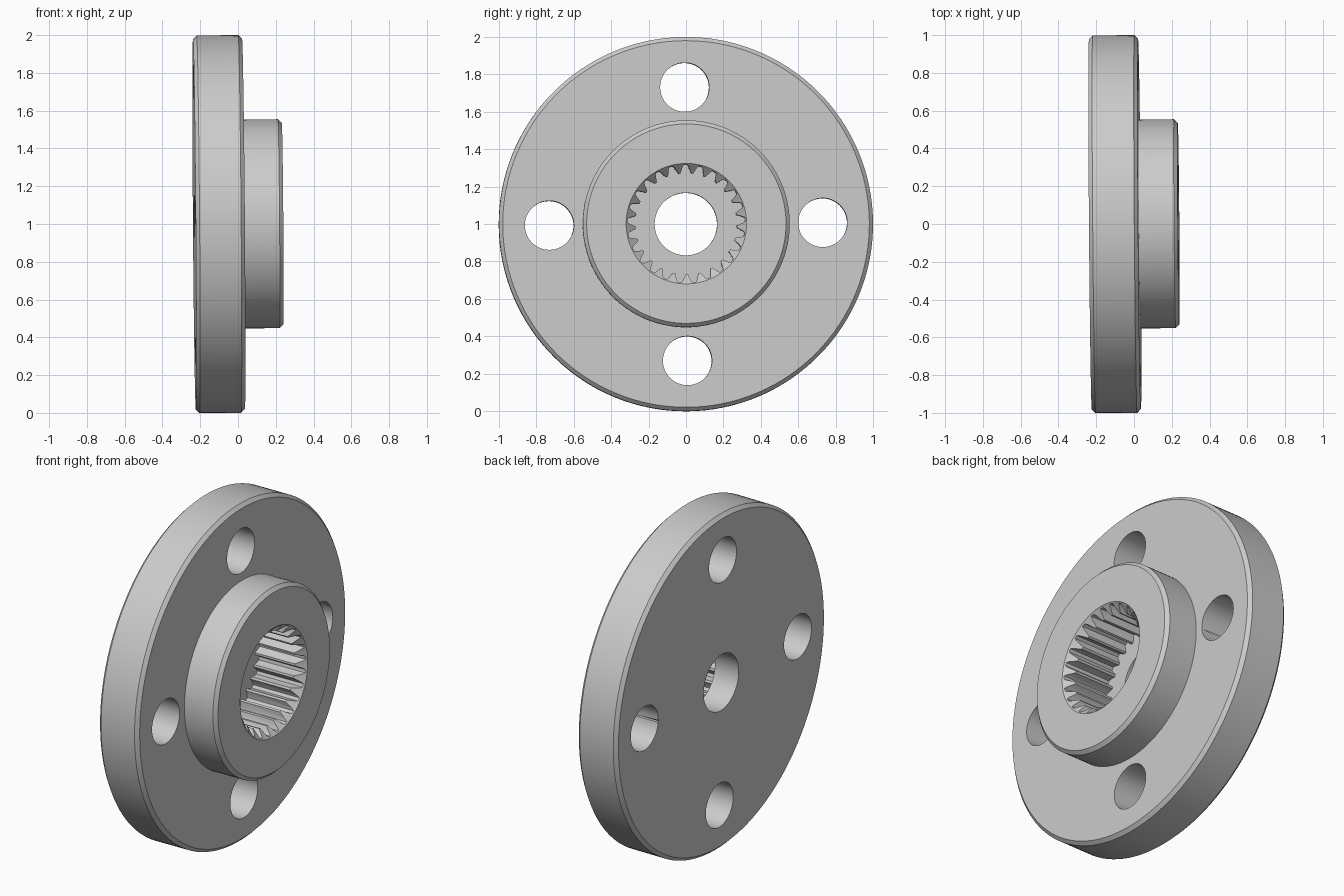
import bpy, bmesh, math
from mathutils import Matrix, Vector

if "Cube" in bpy.data.objects:
    bpy.data.objects.remove(bpy.data.objects["Cube"])

SEG = 128
BACK, FACE, HUB, FLOOR = -0.231, 0.029, 0.236, -0.075


def make_object(name, bm):
    bmesh.ops.recalc_face_normals(bm, faces=bm.faces)
    me = bpy.data.meshes.new(name)
    bm.to_mesh(me)
    bm.free()
    ob = bpy.data.objects.new(name, me)
    bpy.context.collection.objects.link(ob)
    return ob


def stack(name, rings):
    """Closed solid from (x, outline) rings, outline = list of (y, z)."""
    bm = bmesh.new()
    loops = [[bm.verts.new((x, y, z)) for y, z in pts] for x, pts in rings]
    bm.faces.new(loops[0])
    bm.faces.new(loops[-1])
    for a, b in zip(loops, loops[1:]):
        for i in range(len(a)):
            j = (i + 1) % len(a)
            bm.faces.new((a[i], a[j], b[j], b[i]))
    return make_object(name, bm)


def circle(r, cy=0, cz=0, n=SEG):
    return [(cy + r * math.cos(2 * math.pi * i / n),
             cz + r * math.sin(2 * math.pi * i / n)) for i in range(n)]


def spline_outline(teeth=25, tip=0.272, root=0.315):
    """Gap-centred tooth outline, first gap at the top."""
    pts = []
    pitch = 2 * math.pi / teeth
    for i in range(teeth):
        for f, r in ((-0.41, tip), (-0.2, root - 0.008), (-0.12, root),
                     (0.12, root), (0.2, root - 0.008), (0.41, tip)):
            a = math.pi / 2 + (i + f) * pitch
            pts.append((r * math.cos(a), r * math.sin(a)))
    return pts


# chamfered flange with raised hub
c = 0.02
horn = stack("splined_flange", [(x, circle(r)) for x, r in (
    (BACK, 1 - c), (BACK + c, 1), (FACE - c, 1), (FACE, 1 - c),
    (FACE, 0.553), (HUB - c, 0.553), (HUB, 0.553 - c))])

# cutters: through bore, splined socket, lead-in cone, four bolt holes
cutters = [
    stack("bore_cutter", [(x, circle(0.167)) for x in (-0.5, 0.5)]),
    stack("spline_cutter", [(x, spline_outline()) for x in (FLOOR, 0.5)]),
    stack("lead_in_cutter", [(HUB - 0.06, circle(0.262)),
                             (HUB + 0.04, circle(0.362))]),
]
for k in range(4):
    a = k * math.pi / 2
    cy, cz = 0.731 * math.cos(a), 0.731 * math.sin(a)
    cutters.append(stack("bolt_hole_cutter",
                         [(x, circle(0.131, cy, cz, 64)) for x in (-0.5, 0.5)]))

for cut in cutters:
    m = horn.modifiers.new(cut.name, 'BOOLEAN')
    m.operation = 'DIFFERENCE'
    m.solver = 'EXACT'
    m.object = cut
bpy.context.view_layer.update()
final = bpy.data.meshes.new_from_object(
    horn.evaluated_get(bpy.context.evaluated_depsgraph_get()))
horn.modifiers.clear()
horn.data = final
for cut in cutters:
    bpy.data.objects.remove(cut)

# slight tilt and spin of the whole part, then lift onto the ground
axis = Vector((1, 0.0077, 0.0077))
tilt = Vector((1, 0, 0)).rotation_difference(axis).to_matrix().to_4x4()
spin = Matrix.Rotation(0.01, 4, 'X')
final.transform(Matrix.Translation((0, 0, 1)) @ tilt @ spin)

# smooth round walls, crisp edges
bpy.context.view_layer.objects.active = horn
horn.select_set(True)
bpy.ops.object.shade_smooth_by_angle(angle=math.radians(20))
